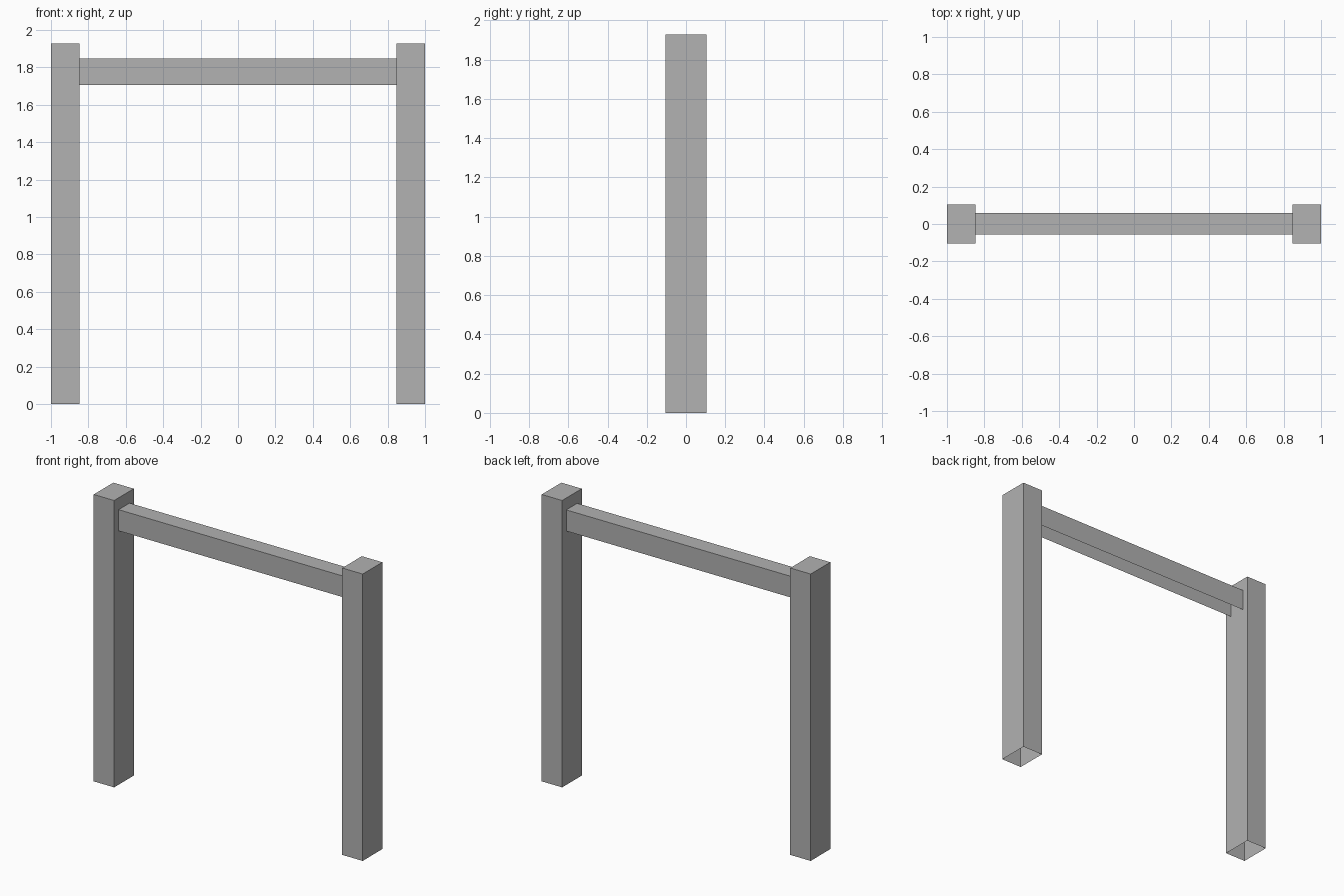
import bpy
import bmesh

cube = bpy.data.objects.get("Cube")
if cube:
    bpy.data.objects.remove(cube, do_unlink=True)

grey = bpy.data.materials.new("plain_grey")
grey.use_nodes = True
colour = (0.445, 0.445, 0.445, 1)
grey.diffuse_color = colour
grey.node_tree.nodes["Principled BSDF"].inputs["Base Color"].default_value = colour


def hollow_box(name, low, high, is_open):
    """Box between two corners, without the faces that is_open picks by normal."""
    bm = bmesh.new()
    bmesh.ops.create_cube(bm, size=1)
    for v in bm.verts:
        v.co = [a + (b - a) * (c + 0.5) for a, b, c in zip(low, high, v.co)]
    bm.normal_update()
    gone = [f for f in bm.faces if is_open(f.normal)]
    bmesh.ops.delete(bm, geom=gone, context='FACES')
    mesh = bpy.data.meshes.new(name)
    bm.to_mesh(mesh)
    bm.free()
    mesh.materials.append(grey)
    obj = bpy.data.objects.new(name, mesh)
    bpy.context.collection.objects.link(obj)
    return obj


INNER, OUTER = 0.848, 1.0
DEPTH, HEIGHT = 0.104, 1.928

# Two upright posts, open underneath
for name, x0, x1 in (("left_post", INNER, OUTER), ("right_post", -OUTER, -INNER)):
    hollow_box(name, (x0, -DEPTH, 0), (x1, DEPTH, HEIGHT), lambda n: n.z < -0.5)

# Crossbeam between the posts, open underneath and at the ends it butts against
hollow_box("crossbeam", (-INNER, -0.056, 1.706), (INNER, 0.06, 1.848),
           lambda n: n.z < -0.5 or abs(n.x) > 0.5)
